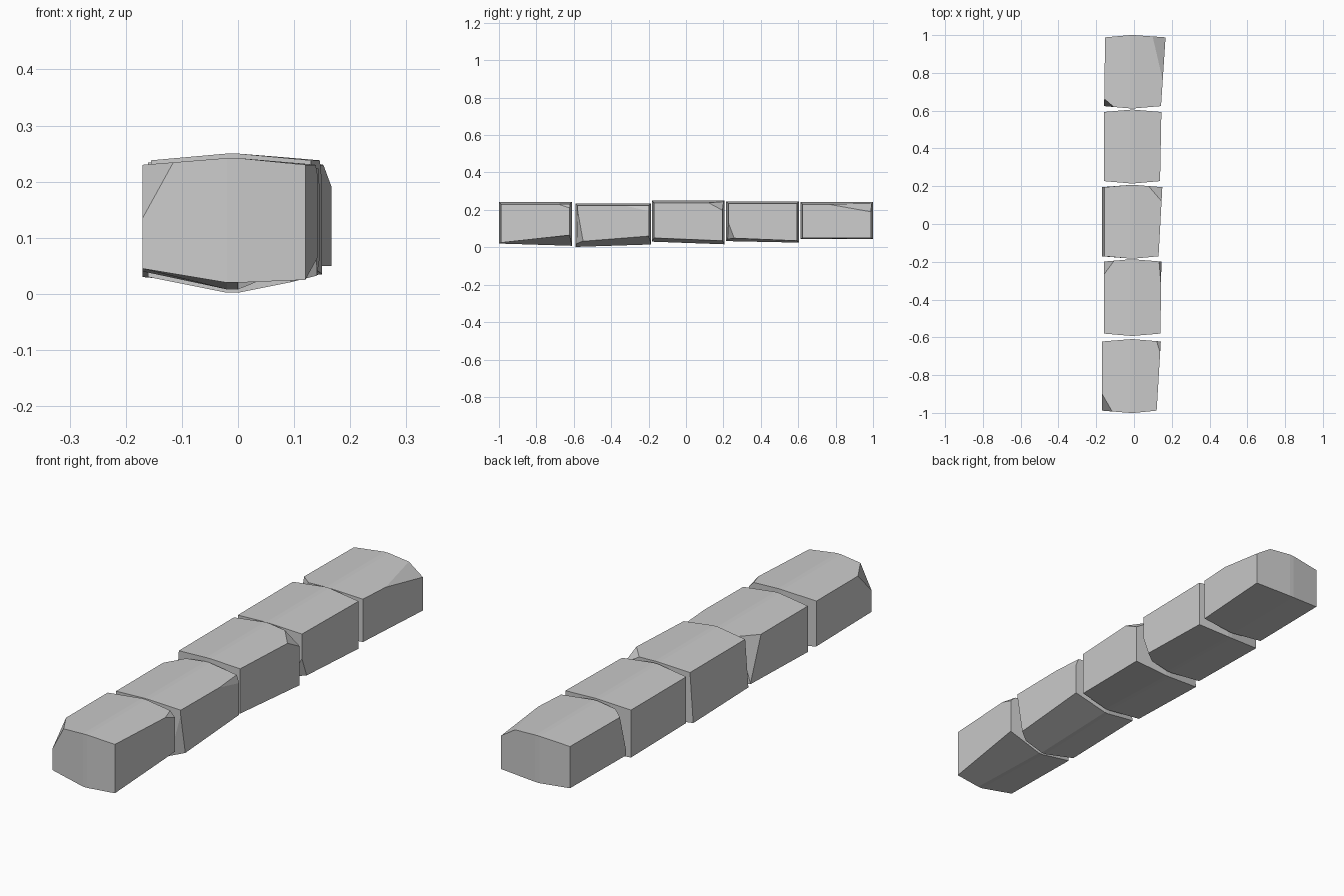
import bpy
import bmesh
from mathutils import Vector

default = bpy.data.objects.get("Cube")
if default:
    bpy.data.objects.remove(default, do_unlink=True)

stone = bpy.data.materials.new("grey stone")
stone.use_nodes = True
GREY = (0.6, 0.6, 0.6, 1.0)
stone.diffuse_color = GREY
stone.node_tree.nodes["Principled BSDF"].inputs["Base Color"].default_value = GREY

BOW = 0.012  # how far the crown and the end faces bulge at the middle
FRONT, BACK, LOW, HIGH, MINUS, PLUS = 0, 1, 0, 1, 0, 1


def section(y, bulge, xs, lows, crown, lean):
    """Closed outline of one end: underside then top, with a narrow flat ridge."""
    minus, plus = xs
    side = crown - BOW
    return [Vector(p) for p in (
        (minus, y, lows[0]), (-0.02, y + bulge, lows[1]),
        (0.0, y + bulge, lows[1]), (plus, y, lows[2]),
        (plus, y, side), (0.0, y + bulge, crown),
        (-0.02, y + bulge, crown), (minus + lean, y, side))]


def chip(bm, corner, middle, dx, dy, dz):
    """Slice a corner off with a plane set by its reach along each axis."""
    toward = [1 if m > c else -1 for m, c in zip(middle, corner)]
    normal = Vector([-t / d for t, d in zip(toward, (dx, dy, dz))]).normalized()
    start = corner + Vector((toward[0] * dx, 0, 0))
    cut = bmesh.ops.bisect_plane(
        bm, geom=bm.verts[:] + bm.edges[:] + bm.faces[:], dist=1e-5,
        plane_co=start, plane_no=normal, clear_outer=True)
    rim = [e for e in cut["geom_cut"] if isinstance(e, bmesh.types.BMEdge)]
    bmesh.ops.holes_fill(bm, edges=rim, sides=0)


def stone_block(name, ys, front_xs, back_xs, front_lows, back_lows, crown, chips, lean=0.0):
    rings = (section(ys[0] + BOW, -BOW, front_xs, front_lows, crown, lean),
             section(ys[1] - BOW, BOW, back_xs, back_lows, crown, lean))
    bm = bmesh.new()
    a, b = [[bm.verts.new(p) for p in ring] for ring in rings]
    count = len(a)
    for i in range(count):
        j = (i + 1) % count
        bm.faces.new((a[i], a[j], b[j], b[i]))
    # End faces, in three upright strips
    for ring in (a, b):
        for i in range(3):
            bm.faces.new((ring[i], ring[i + 1], ring[6 - i], ring[7 - i]))
    bmesh.ops.recalc_face_normals(bm, faces=bm.faces[:])

    middle = sum((p for ring in rings for p in ring), Vector()) / (2 * count)
    corner_index = {(MINUS, LOW): 0, (PLUS, LOW): 3, (PLUS, HIGH): 4, (MINUS, HIGH): 7}
    for side, end, level, reach in chips:
        chip(bm, rings[end][corner_index[side, level]], middle, *reach)
    bmesh.ops.recalc_face_normals(bm, faces=bm.faces[:])

    mesh = bpy.data.meshes.new(name)
    bm.to_mesh(mesh)
    bm.free()
    mesh.materials.append(stone)
    bpy.context.collection.objects.link(bpy.data.objects.new(name, mesh))


# Row of five chipped blocks, front to back
stone_block("front_block", (-1, -0.61), (-0.17, 0.12), (-0.17, 0.142),
            (0.045, 0.02, 0.025), (0.04, 0.008, 0.065), 0.242,
            [(MINUS, FRONT, HIGH, (0.05, 0.09, 0.095)),
             (PLUS, BACK, HIGH, (0.02, 0.07, 0.02))])
stone_block("second_block", (-0.592, -0.187), (-0.16, 0.14), (-0.16, 0.145),
            (0.03, 0.002, 0.03), (0.04, 0.015, 0.06), 0.235,
            [(MINUS, BACK, HIGH, (0.05, 0.07, 0.18)),
             (PLUS, FRONT, LOW, (0.04, 0.03, 0.17)),
             (PLUS, BACK, HIGH, (0.012, 0.15, 0.03))])
stone_block("middle_block", (-0.183, 0.207), (-0.17, 0.13), (-0.17, 0.15),
            (0.04, 0.03, 0.05), (0.03, 0.016, 0.035), 0.25,
            [(PLUS, BACK, HIGH, (0.06, 0.08, 0.04))], lean=0.015)
stone_block("fourth_block", (0.215, 0.605), (-0.16, 0.138), (-0.16, 0.145),
            (0.04, 0.033, 0.05), (0.035, 0.025, 0.035), 0.246,
            [(PLUS, FRONT, LOW, (0.04, 0.03, 0.08))])
stone_block("back_block", (0.612, 1), (-0.158, 0.143), (-0.153, 0.167),
            (0.055, 0.045, 0.05), (0.055, 0.045, 0.05), 0.242,
            [(PLUS, BACK, HIGH, (0.06, 0.3, 0.04)),
             (MINUS, FRONT, HIGH, (0.045, 0.04, 0.15))])
